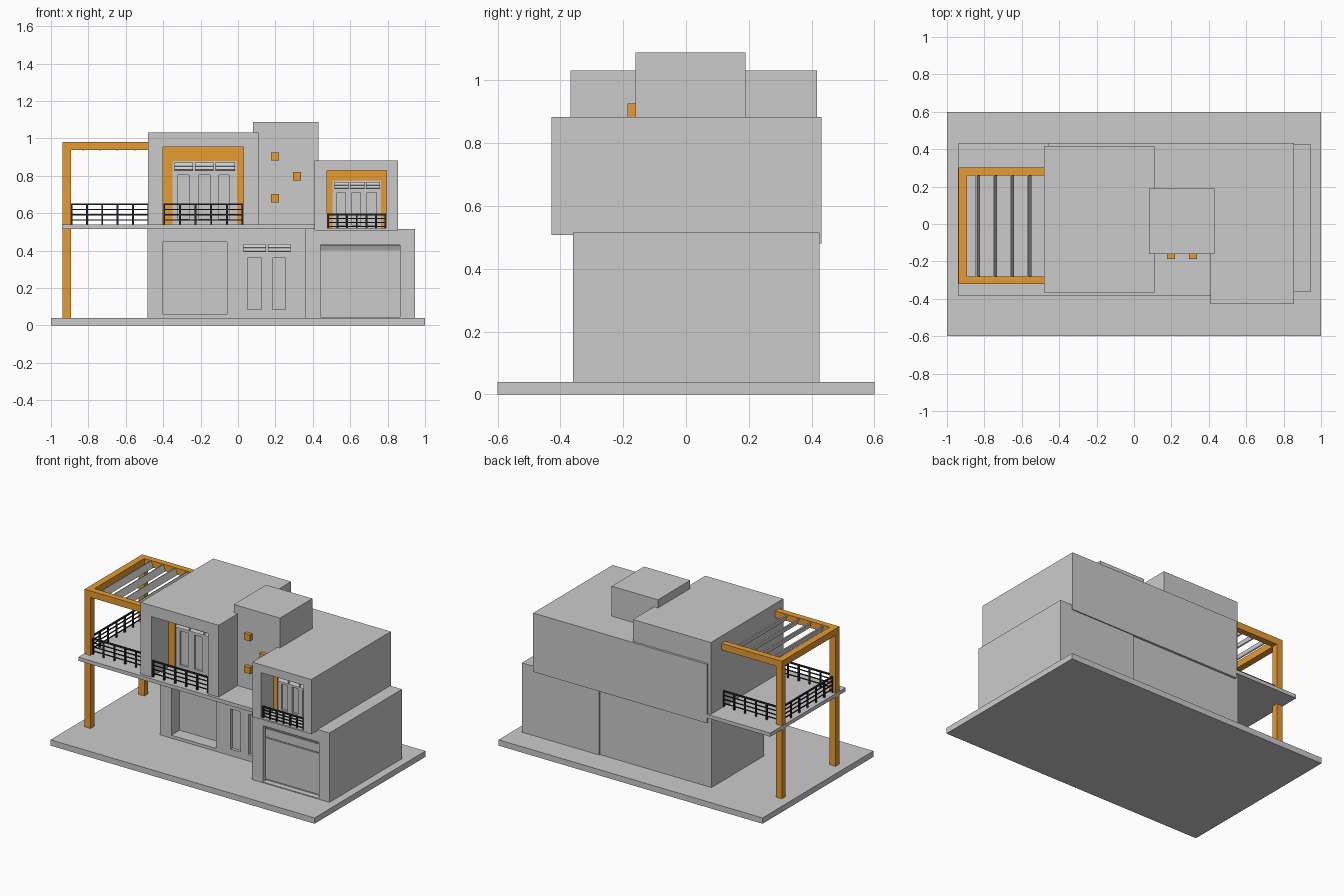
import bpy, bmesh, math
from mathutils import Matrix, Vector

if "Cube" in bpy.data.objects:
    bpy.data.objects.remove(bpy.data.objects["Cube"])


def material(name, color):
    m = bpy.data.materials.new(name)
    m.diffuse_color = color
    m.use_nodes = True
    m.node_tree.nodes["Principled BSDF"].inputs["Base Color"].default_value = m.diffuse_color
    return m


ORANGE = material("orange_wood", (0.8, 0.33, 0.03, 1))
BLACK = material("black_metal", (0.02, 0.02, 0.02, 1))


def finish(name, bm, mat=None):
    me = bpy.data.meshes.new(name)
    bm.to_mesh(me)
    bm.free()
    ob = bpy.data.objects.new(name, me)
    bpy.context.collection.objects.link(ob)
    if mat:
        me.materials.append(mat)
    return ob


def boxes(name, spans, mat=None, tilt=None):
    """One mesh of boxes (x0,x1,y0,y1,z0,z1); tilt rotates each about its centre."""
    bm = bmesh.new()
    for x0, x1, y0, y1, z0, z1 in spans:
        centre = Vector(((x0 + x1) / 2, (y0 + y1) / 2, (z0 + z1) / 2))
        m = Matrix.Translation(centre)
        if tilt:
            m = m @ Matrix.Rotation(tilt[0], 4, tilt[1])
        m = m @ Matrix.Diagonal((x1 - x0, y1 - y0, z1 - z0, 1))
        bmesh.ops.create_cube(bm, size=1, matrix=m)
    return finish(name, bm, mat)


def wall(name, x0, x1, z0, z1, y0, y1, holes, mat=None):
    """Flat wall along x with rectangular holes (x0,x1,z0,z1) cut through y."""
    xs = sorted({x0, x1} | {v for h in holes for v in h[:2]})
    zs = sorted({z0, z1} | {v for h in holes for v in h[2:]})

    def solid(i, k):
        if not (0 <= i < len(xs) - 1 and 0 <= k < len(zs) - 1):
            return False
        cx, cz = (xs[i] + xs[i + 1]) / 2, (zs[k] + zs[k + 1]) / 2
        return not any(h[0] < cx < h[1] and h[2] < cz < h[3] for h in holes)

    bm = bmesh.new()

    def quad(*pts):
        bm.faces.new([bm.verts.new(p) for p in pts])

    for i in range(len(xs) - 1):
        for k in range(len(zs) - 1):
            if not solid(i, k):
                continue
            c = [(xs[i], zs[k]), (xs[i + 1], zs[k]), (xs[i + 1], zs[k + 1]), (xs[i], zs[k + 1])]
            for y in (y0, y1):
                quad(*[(x, y, z) for x, z in c])
            for n, (di, dk) in enumerate([(0, -1), (1, 0), (0, 1), (-1, 0)]):
                if not solid(i + di, k + dk):
                    a, b = c[n], c[(n + 1) % 4]
                    quad((a[0], y0, a[1]), (b[0], y0, b[1]), (b[0], y1, b[1]), (a[0], y1, a[1]))
    bmesh.ops.remove_doubles(bm, verts=bm.verts, dist=1e-5)
    bmesh.ops.recalc_face_normals(bm, faces=bm.faces)
    return finish(name, bm, mat)


def louvres(name, spans, z0, z1, y):
    """Tilted vent blades, two per opening, standing proud of the wall."""
    mid = (z0 + z1) / 2
    boxes(name, [(a, b, y - 0.014, y - 0.006, lo, hi) for a, b in spans
                 for lo, hi in ((z0, mid), (mid, z1))], tilt=(math.radians(-25), 'X'))


def railing(name, p, q, z0, z1, n, levels=4):
    """Straight railing from p to q (xy) with n posts and thin rails."""
    r, t = 0.005, 0.003
    spans = []
    for i in range(n):
        x, y = (p[j] + (q[j] - p[j]) * i / (n - 1) for j in (0, 1))
        spans.append((x - r, x + r, y - r, y + r, z0, z1))
    for i in range(levels):
        z = z1 - 0.004 - i * (z1 - z0) / levels
        h = r if i == 0 else t
        spans.append((min(p[0], q[0]) - h, max(p[0], q[0]) + h,
                      min(p[1], q[1]) - h, max(p[1], q[1]) + h, z - h, z + h))
    boxes(name, spans, BLACK)


# Site base and terrace slab
boxes("base_slab", [(-1, 1, -0.6, 0.6, 0, 0.04)])
boxes("terrace_slab", [(-0.94, 0.41, -0.385, 0.43, 0.515, 0.54)])

# Ground floor living block: large window and entrance doors
panes = [(0.05, 0.125), (0.185, 0.255)]
wall("ground_front_wall", -0.485, 0.36, 0.04, 0.515, -0.15, -0.06,
     [(-0.4, -0.06, 0.06, 0.445)] + [(a, b, 0.085, 0.36) for a, b in panes])
boxes("ground_block", [(-0.485, 0.36, -0.06, 0.417, 0.04, 0.515)])
boxes("entrance_panes", [(a, b, -0.13, -0.06, 0.085, 0.36) for a, b in panes])
louvres("entrance_vents", [(0.03, 0.15), (0.16, 0.28)], 0.395, 0.435, -0.15)

# Garage with recessed sectional door
wall("garage_front_wall", 0.36, 0.945, 0.04, 0.515, -0.36, -0.29, [(0.44, 0.865, 0.045, 0.43)])
boxes("garage_block", [(0.36, 0.945, -0.29, 0.425, 0.04, 0.515)])
boxes("garage_door", [(0.44, 0.865, -0.33, -0.29, 0.055, 0.336),
                      (0.44, 0.865, -0.33, -0.29, 0.342, 0.4),
                      (0.44, 0.865, -0.322, -0.29, 0.045, 0.43)])
boxes("garage_door_header", [(0.44, 0.865, -0.334, -0.326, 0.398, 0.432)],
      tilt=(math.radians(25), 'X'))

# Upper floor: rear volume, two framed boxes and the stair tower
boxes("upper_rear_block", [(-0.46, 0.855, 0.15, 0.432, 0.48, 0.883)])
wall("upper_left_portal", -0.48, 0.11, 0.54, 1.032, -0.367, -0.15, [(-0.4, 0.03, 0.54, 0.955)])
boxes("upper_left_block", [(-0.48, 0.11, -0.15, 0.417, 0.54, 1.032)])
wall("upper_right_portal", 0.41, 0.855, 0.508, 0.883, -0.428, -0.265, [(0.475, 0.795, 0.518, 0.828)])
boxes("upper_right_block", [(0.41, 0.855, -0.265, 0.15, 0.508, 0.883)])
boxes("stair_tower", [(0.08, 0.43, -0.16, 0.19, 0.54, 1.088)])
boxes("tower_cubes", [(x - 0.022, x + 0.022, -0.186, -0.158, z - 0.022, z + 0.022)
                      for x, z in ((0.198, 0.904), (0.315, 0.798), (0.198, 0.68))], ORANGE)


def balcony_window(side, frame, inner, panes, pz, vents, vz, y):
    """Orange surround, panelled door screen and vents at the back of a balcony."""
    wall(side + "_window_surround", *frame, y - 0.03, y, [inner], ORANGE)
    x0, x1, z0, z1 = inner
    wall(side + "_door_screen", x0, x1, z0, z1, y - 0.022, y, [(a, b, *pz) for a, b in panes])
    boxes(side + "_door_panes", [(a, b, y - 0.008, y, *pz) for a, b in panes])
    louvres(side + "_vents", vents, *vz, y - 0.022)


balcony_window("left", (-0.4, 0.03, 0.54, 0.955), (-0.35, -0.005, 0.54, 0.88),
               [(-0.32, -0.26), (-0.21, -0.15), (-0.105, -0.045)], (0.57, 0.805),
               [(-0.34, -0.24), (-0.23, -0.13), (-0.12, -0.015)], (0.83, 0.87), -0.15)
balcony_window("right", (0.475, 0.795, 0.518, 0.828), (0.505, 0.765, 0.518, 0.775),
               [(0.53, 0.575), (0.61, 0.655), (0.69, 0.74)], (0.535, 0.712),
               [(0.515, 0.59), (0.6, 0.675), (0.685, 0.758)], (0.732, 0.765), -0.265)

# Pergola posts, beams and tilted slats
ys = ((-0.322, -0.28), (0.26, 0.302))
boxes("pergola_posts", [(-0.937, -0.892, a, b, 0.04, 0.937) for a, b in ys], ORANGE)
boxes("pergola_beams", [(-0.892, -0.48, a, b, 0.937, 0.982) for a, b in ys]
      + [(-0.937, -0.892, -0.322, 0.302, 0.937, 0.982)], ORANGE)
boxes("pergola_slats", [(x - 0.004, x + 0.004, -0.28, 0.26, 0.934, 0.98)
                        for x in (-0.835, -0.743, -0.652, -0.56)], tilt=(math.radians(-20), 'Y'))

# Railings
railing("terrace_front_railing", (-0.89, -0.3), (-0.48, -0.3), 0.54, 0.652, 6)
railing("terrace_back_railing", (-0.89, 0.28), (-0.48, 0.28), 0.54, 0.652, 6)
railing("terrace_side_railing", (-0.914, -0.28), (-0.914, 0.26), 0.54, 0.652, 7)
railing("left_balcony_railing", (-0.394, -0.355), (0.024, -0.355), 0.54, 0.652, 6)
railing("right_balcony_railing", (0.481, -0.415), (0.789, -0.415), 0.512, 0.597, 7)
